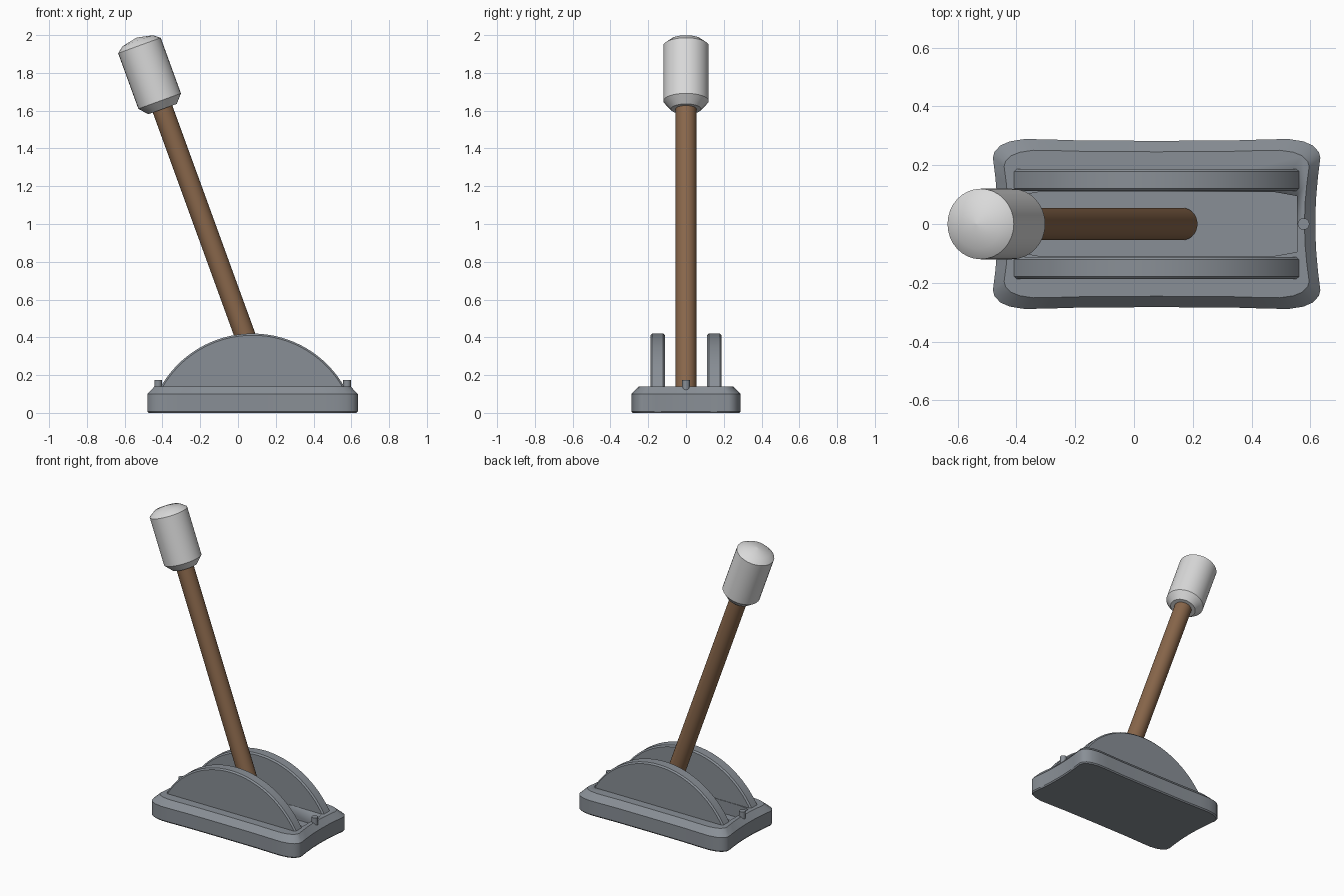
import bpy, bmesh, math
from mathutils import Matrix, Vector

if "Cube" in bpy.data.objects:
    bpy.data.objects.remove(bpy.data.objects["Cube"])


def material(name, color):
    mat = bpy.data.materials.new(name)
    mat.use_nodes = True
    mat.diffuse_color = (*color, 1)
    mat.node_tree.nodes["Principled BSDF"].inputs["Base Color"].default_value = (*color, 1)
    return mat


steel = material("blue grey metal", (0.25, 0.275, 0.305))
wood = material("brown shaft", (0.25, 0.135, 0.07))
white = material("light grey grip", (0.7, 0.7, 0.7))

CX = 0.077                       # centre of the base along x
TILT = math.radians(-20)         # lean of the lever


def finish(bm, name, mat, recalc=True):
    if recalc:
        bmesh.ops.recalc_face_normals(bm, faces=bm.faces)
    mesh = bpy.data.meshes.new(name)
    bm.to_mesh(mesh)
    bm.free()
    mesh.materials.append(mat)
    obj = bpy.data.objects.new(name, mesh)
    bpy.context.collection.objects.link(obj)
    bpy.ops.object.select_all(action="DESELECT")
    obj.select_set(True)
    bpy.context.view_layer.objects.active = obj
    bpy.ops.object.shade_smooth_by_angle(angle=math.radians(30))
    return obj


def loft(rings):
    """Closed solid through rings of equal point count."""
    bm = bmesh.new()
    loops = [[bm.verts.new(p) for p in ring] for ring in rings]
    for a, b in zip(loops, loops[1:]):
        for i in range(len(a)):
            j = (i + 1) % len(a)
            bm.faces.new((a[i], a[j], b[j], b[i]))
    bm.faces.new(loops[0][::-1])
    bm.faces.new(loops[-1])
    return bm


def mirror_quarter(quarter):
    """Full outline from a quarter running from +x axis to +y axis."""
    half = quarter + [(-x, y) for x, y in quarter[-2::-1]]
    return half + [(x, -y) for x, y in half[-2:0:-1]]


def lathe(profile, segments=32):
    """Solid of revolution about the leaning lever axis."""
    place = Matrix.Translation((0.035, 0, 0.415)) @ Matrix.Rotation(TILT, 4, "Y")
    turns = [math.tau * i / segments for i in range(segments)]
    return loft([[place @ Vector((r * math.cos(a), r * math.sin(a), t)) for a in turns]
                 for r, t in profile])


# Base: pinched rounded slab with a sloped upper rim
outline = mirror_quarter([(0.54, 0), (0.542, 0.08), (0.549, 0.16), (0.557, 0.225),
                          (0.552, 0.245), (0.532, 0.267), (0.5, 0.281), (0.45, 0.289),
                          (0.38, 0.288), (0.25, 0.284), (0, 0.283)])


def slab_ring(inset, z):
    sx, sy = 1 - inset / 0.557, 1 - inset / 0.289
    return [(CX + x * sx, y * sy, z) for x, y in outline]


base = finish(loft([slab_ring(0.006, 0), slab_ring(0, 0.008),
                    slab_ring(0, 0.1), slab_ring(0.038, 0.14)]), "base", steel)

# Slot between the guards
slot = mirror_quarter([(0.478, 0), (0.478, 0.095), (0.4, 0.109), (0, 0.109)])
cutter = finish(loft([[(CX + x, y, z) for x, y in slot] for z in (0.055, 0.3)]),
                "slot_cutter", steel)
cutter.hide_render = True
cut = base.modifiers.new("slot", "BOOLEAN")
cut.object = cutter
cut.operation = "DIFFERENCE"
bpy.context.view_layer.objects.active = base
bpy.ops.object.modifier_apply(modifier=cut.name)
bpy.data.objects.remove(cutter)

# Guards: two arched plates with chamfered rims
R, DROP, STEPS = 0.56, -0.14, 32
SWEEP = math.acos(0.27 / R)
for name, y0, y1 in (("front_guard", -0.188, -0.112), ("back_guard", 0.112, 0.188)):
    arc = [SWEEP * (2 * i / STEPS - 1) for i in range(STEPS + 1)]
    bm = loft([[(CX + R * math.sin(a), y, DROP + R * math.cos(a)) for a in arc]
               for y in (y0, y1)])
    bmesh.ops.recalc_face_normals(bm, faces=bm.faces)
    rims = [e for e in bm.edges if abs(e.verts[0].co.y - e.verts[1].co.y) < 1e-5]
    bmesh.ops.bevel(bm, geom=rims, offset=0.009, segments=1, affect="EDGES")
    if name == "front_guard":    # inner side is turned inward
        bm.normal_update()
        bmesh.ops.reverse_faces(bm, faces=[f for f in bm.faces if f.normal.y > 0.99])
    finish(bm, name, steel, recalc=False)

# Stop pegs at both ends
for name, side in (("left_peg", 1), ("right_peg", -1)):
    bm = bmesh.new()
    bmesh.ops.create_cone(bm, cap_ends=True, segments=16, radius1=0.02, radius2=0.02,
                          depth=0.06,
                          matrix=Matrix.Translation((CX + side * 0.5, 0, 0.143)))
    finish(bm, name, steel)

# Lever shaft and grip
finish(lathe([(0.055, -0.378), (0.055, 1.3)]), "lever_shaft", wood)
finish(lathe([(0.08, 1.27), (0.12, 1.315), (0.12, 1.628), (0.085, 1.655), (0.003, 1.672)]),
       "lever_grip", white)
